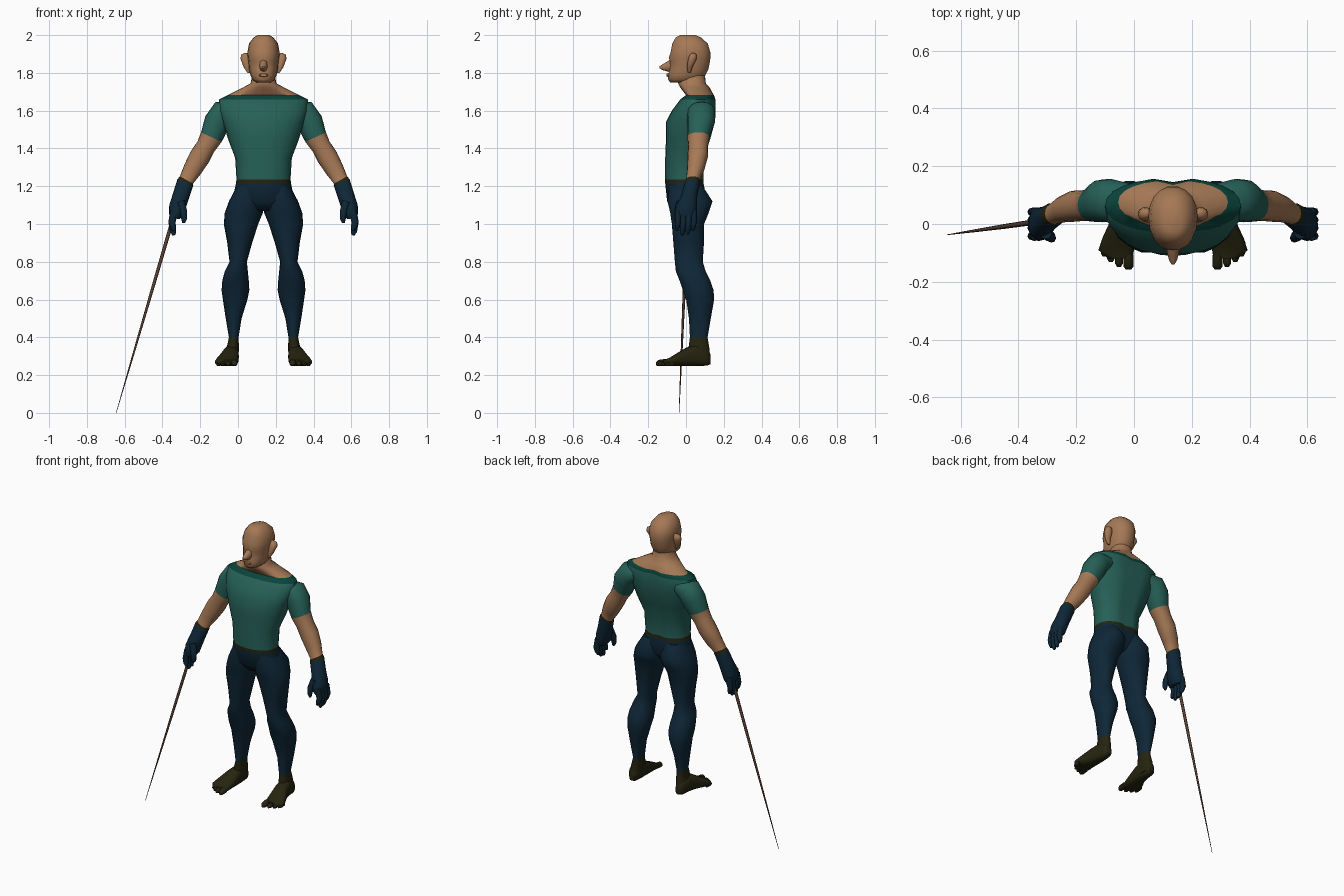
import bpy, bmesh, math
from mathutils import Vector

CX = 0.135  # body centre line; the stick extends the model to -x

# Flat colours
NAMES = ["skin", "shirt_teal", "collar_dark_teal", "trouser_navy", "leather_olive", "stick_brown"]
RGB = [(0.38, 0.19, 0.092), (0.019, 0.118, 0.096), (0.003, 0.058, 0.045),
       (0.0045, 0.02, 0.038), (0.019, 0.018, 0.005), (0.10, 0.055, 0.035)]
MATS = []
for n, c in zip(NAMES, RGB):
    m = bpy.data.materials.new(n)
    m.diffuse_color = (*c, 1)
    MATS.append(m)
SKIN, TEAL, COLLAR, NAVY, OLIVE, BROWN = range(6)


def loft(name, rings, side=1, sides=18, power=2.2, offset=CX):
    """Skin a row of rings (centre, u, v, colour); colour fills the band after its ring."""
    bm = bmesh.new()
    rows = []
    for c, u, v, _ in rings:
        row = []
        for i in range(sides):
            a = 2 * math.pi * i / sides
            ca, sa = math.cos(a), math.sin(a)
            p = (c + u * math.copysign(abs(ca) ** (2 / power), ca)
                 + v * math.copysign(abs(sa) ** (2 / power), sa))
            row.append(bm.verts.new((offset + side * p.x, p.y, p.z)))
        rows.append(row)
    for a, b, r in zip(rows, rows[1:], rings):
        for i in range(sides):
            j = (i + 1) % sides
            bm.faces.new((a[i], a[j], b[j], b[i])).material_index = r[3]
    bm.faces.new(rows[0]).material_index = rings[0][3]
    bm.faces.new(rows[-1]).material_index = rings[-1][3]
    bmesh.ops.recalc_face_normals(bm, faces=bm.faces)
    me = bpy.data.meshes.new(name)
    bm.to_mesh(me)
    bm.free()
    for m in MATS:
        me.materials.append(m)
    ob = bpy.data.objects.new(name, me)
    bpy.context.collection.objects.link(ob)
    bpy.ops.object.select_all(action='DESELECT')
    ob.select_set(True)
    bpy.context.view_layer.objects.active = ob
    bpy.ops.object.shade_smooth_by_angle(angle=math.radians(55))
    return ob


def flat(z, x0, x1, y0, y1, col):
    """Horizontal ring from its extents."""
    return (Vector(((x0 + x1) / 2, (y0 + y1) / 2, z)),
            Vector(((x1 - x0) / 2, 0, 0)), Vector((0, (y1 - y0) / 2, 0)), col)


def upright(y, x0, x1, z0, z1, col):
    """Ring standing across the y axis."""
    return (Vector(((x0 + x1) / 2, y, (z0 + z1) / 2)),
            Vector(((x1 - x0) / 2, 0, 0)), Vector((0, 0, (z1 - z0) / 2)), col)


def limb(pts):
    """Rings along a path of (x, y, z, half width, half depth, colour)."""
    out = []
    for i, (x, y, z, w, d, col) in enumerate(pts):
        a, b = pts[max(i - 1, 0)], pts[min(i + 1, len(pts) - 1)]
        t = Vector((b[0] - a[0], 0, b[2] - a[2])).normalized()
        out.append((Vector((x, y, z)), Vector((-t.z, 0, t.x)) * w, Vector((0, d, 0)), col))
    return out


# Neck, shirt, belt and pelvis
torso = loft("torso", [flat(z, -w, w, a, b, c) for z, w, a, b, c in [
    (1.79, .06, -.03, .10, SKIN), (1.745, .068, -.042, .105, SKIN), (1.722, .11, -.03, .125, SKIN),
    (1.682, .19, 0, .15, COLLAR), (1.66, .235, -.03, .158, TEAL), (1.60, .235, -.075, .16, TEAL),
    (1.54, .215, -.106, .157, TEAL), (1.45, .188, -.106, .132, TEAL), (1.35, .15, -.11, .10, TEAL),
    (1.235, .143, -.11, .095, OLIVE), (1.215, .146, -.11, .096, NAVY),
    (1.12, .165, -.10, .115, NAVY), (1.07, .08, -.06, .07, NAVY)]], sides=24)
for v in torso.data.vertices:  # spine groove
    if abs(v.co.x - CX) < .02 and v.co.y > .05 and v.co.z < 1.7:
        v.co.y -= .015

# Head
loft("head", [flat(z, -w, w, a, b, SKIN) for z, w, a, b in [
    (2.0, .03, -.03, .05), (1.988, .052, -.055, .08), (1.955, .077, -.074, .117),
    (1.91, .085, -.083, .13), (1.88, .083, -.092, .131), (1.86, .08, -.086, .128),
    (1.82, .077, -.088, .12), (1.79, .07, -.096, .105), (1.765, .06, -.096, .09),
    (1.75, .04, -.085, .05)]])
loft("nose", [upright(y, -w, w, a, b, SKIN) for y, w, a, b in [
    (-.07, .024, 1.80, 1.88), (-.10, .02, 1.808, 1.86), (-.125, .014, 1.815, 1.845),
    (-.14, .005, 1.825, 1.835)]], sides=8)
loft("mouth", [upright(y, -w, w, a, b, SKIN) for y, w, a, b in [
    (-.08, .03, 1.775, 1.80), (-.103, .018, 1.78, 1.796)]], sides=10)

FINGERS = [(-.042, .965), (-.014, .94), (.014, .945), (.042, .965)]
TOES = [(.154, -.158, .018), (.187, -.148, .014), (.215, -.132, .013), (.238, -.112, .012)]

for s, tag in ((1, "left"), (-1, "right")):
    # Ear
    loft(tag + "_ear", [flat(z, a, b, c, d, SKIN) for z, a, b, c, d in [
        (1.80, .07, .085, .01, .025), (1.83, .07, .105, .005, .035),
        (1.875, .07, .122, .01, .058), (1.897, .075, .118, .02, .055),
        (1.905, .08, .10, .03, .045)]], s, 10)

    # Sleeve, bare arm and glove
    loft(tag + "_arm", limb([
        (.15, .08, 1.605, .045, .06, TEAL), (.215, .082, 1.588, .07, .074, TEAL),
        (.245, .08, 1.54, .07, .074, TEAL), (.276, .066, 1.46, .06, .058, SKIN),
        (.305, .064, 1.41, .052, .053, SKIN), (.338, .062, 1.355, .056, .054, SKIN),
        (.375, .052, 1.29, .05, .046, SKIN), (.408, .036, 1.233, .04, .036, OLIVE),
        (.414, .033, 1.22, .045, .04, NAVY), (.44, .015, 1.14, .044, .044, NAVY),
        (.456, .002, 1.09, .044, .057, NAVY), (.464, -.002, 1.05, .038, .057, NAVY),
        (.468, -.002, 1.03, .025, .05, NAVY)]), s, 16)
    for k, (y, tip) in enumerate(FINGERS):
        loft(f"{tag}_finger_{k + 1}", limb([
            (.472, y, 1.07, .021, .016, NAVY), (.485, y, 1.01, .019, .015, NAVY),
            (.479, y - .004, tip + .02, .016, .013, NAVY),
            (.473, y - .006, tip, .008, .007, NAVY)]), s, 8)
    loft(tag + "_thumb", limb([
        (.44, -.03, 1.12, .022, .022, NAVY), (.424, -.045, 1.07, .019, .018, NAVY),
        (.42, -.05, 1.025, .015, .014, NAVY), (.424, -.05, 1.005, .007, .007, NAVY)]), s, 8)

    # Trouser leg with boot shaft
    loft(tag + "_leg", [flat(*r) for r in [
        (1.20, .01, .142, -.09, .09, NAVY), (1.12, -.002, .183, -.10, .142, NAVY),
        (1.06, .003, .205, -.085, .122, NAVY), (1.0, .028, .21, -.076, .097, NAVY),
        (.90, .06, .192, -.068, .096, NAVY), (.80, .088, .18, -.06, .09, NAVY),
        (.75, .083, .205, -.055, .105, NAVY), (.70, .078, .218, -.035, .13, NAVY),
        (.65, .075, .222, -.018, .147, NAVY), (.60, .085, .215, 0, .15, NAVY),
        (.50, .116, .20, .015, .132, NAVY), (.40, .132, .183, .02, .115, OLIVE),
        (.34, .13, .196, .012, .125, OLIVE), (.27, .135, .20, .015, .13, OLIVE)]], s, 18)

    # Boot foot and toes
    loft(tag + "_foot", [upright(*r, OLIVE) for r in [
        (.13, .15, .185, .258, .31), (.11, .138, .20, .25, .34), (.05, .131, .208, .248, .36),
        (0, .13, .222, .248, .345), (-.05, .132, .245, .248, .315),
        (-.09, .135, .258, .248, .29), (-.12, .14, .225, .25, .28)]], s, 16, 2.6)
    for k, (x, y, r) in enumerate(TOES):
        loft(f"{tag}_toe_{k + 1}", [upright(*q, OLIVE) for q in [
            (y + .05, x - r, x + r, .249, .25 + 2 * r), (y + .012, x - r, x + r, .247, .248 + 1.8 * r),
            (y, x - r * .5, x + r * .5, .251, .25 + r)]], s, 8)

# Walking stick held in one hand
top, tip = Vector((-.335, .008, 1.06)), Vector((-.645, -.037, 0))
axis = (tip - top).normalized()
u = axis.cross(Vector((0, 1, 0))).normalized()
v = axis.cross(u)
loft("stick", [(top.lerp(tip, t), u * r, v * r, BROWN) for t, r in [
    (0, .01), (.35, .0085), (.7, .005), (1, .0012)]], 1, 8, 2, 0)
